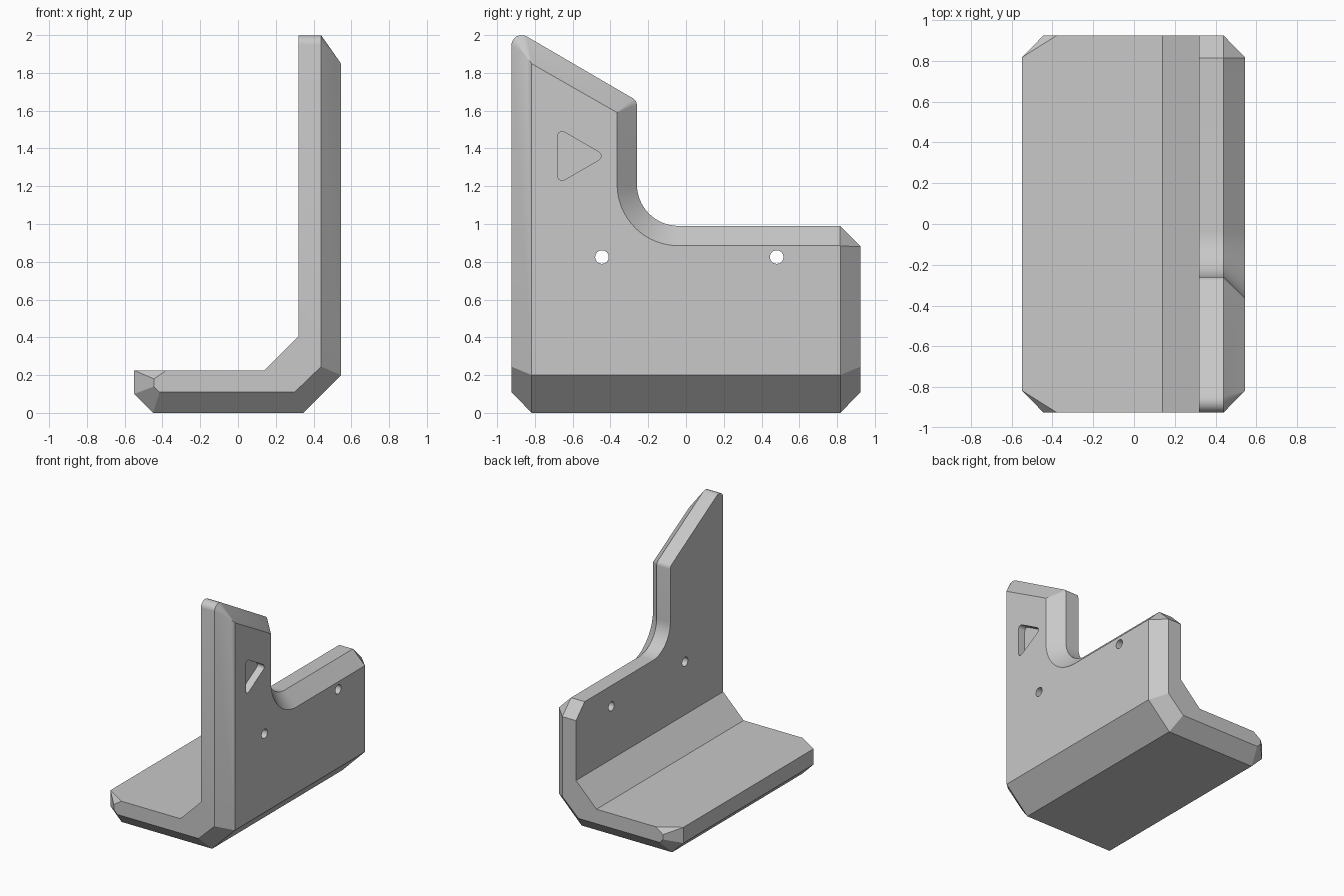
import bpy, bmesh, math

if "Cube" in bpy.data.objects:
    bpy.data.objects.remove(bpy.data.objects["Cube"])

grey = bpy.data.materials.new("plain grey")
grey.use_nodes = True
grey.diffuse_color = (0.58, 0.58, 0.58, 1)
grey.node_tree.nodes["Principled BSDF"].inputs["Base Color"].default_value = (0.58, 0.58, 0.58, 1)


def arc(cy, cz, r, start, end, n):
    angles = [math.radians(start + (end - start) * i / n) for i in range(n + 1)]
    return [(cy + r * math.cos(a), cz + r * math.sin(a)) for a in angles]


def loft(name, rings):
    """Closed solid skinned through rings of equal point count."""
    bm = bmesh.new()
    loops = [[bm.verts.new(p) for p in ring] for ring in rings]
    for a, b in zip(loops, loops[1:]):
        for i in range(len(a)):
            j = (i + 1) % len(a)
            bm.faces.new((a[i], a[j], b[j], b[i]))
    bm.faces.new(loops[0])
    bm.faces.new(loops[-1])
    bmesh.ops.remove_doubles(bm, verts=bm.verts, dist=1e-5)
    bmesh.ops.recalc_face_normals(bm, faces=bm.faces)
    mesh = bpy.data.meshes.new(name)
    bm.to_mesh(mesh)
    bm.free()
    mesh.materials.append(grey)
    obj = bpy.data.objects.new(name, mesh)
    bpy.context.collection.objects.link(obj)
    return obj


def along_x(profile, x):
    return [(x, y, z) for y, z in profile]


def along_y(section, y):
    return [(x, y, z) for x, z in section]


def cut(obj, tool, operation):
    mod = obj.modifiers.new("cut", "BOOLEAN")
    mod.operation = operation
    mod.solver = "EXACT"
    mod.object = tool
    bpy.context.view_layer.objects.active = obj
    bpy.ops.object.modifier_apply(modifier=mod.name)
    bpy.data.objects.remove(tool)


# L-shaped section, and the smaller one at each chamfered end
section = [(-.55, .225), (-.55, .225), (-.55, .1), (-.45, 0), (.345, 0), (.545, .2),
           (.545, 2.2), (.32, 2.2), (.32, .405), (.14, .225)]
end_section = [(-.38, .225), (-.445, .18), (-.445, .14), (-.415, .11), (.3, .11), (.44, .245),
               (.44, 2.2), (.32, 2.2), (.32, .405), (.14, .225)]
end, inner = .924, .817
bracket = loft("corner_bracket", [along_y(end_section, -end), along_y(section, -inner),
                                  along_y(section, inner), along_y(end_section, end)])

# Side outline of the wall, narrowing to a chamfer on the outer face
outline = ([(-1, -.5), (-1, 1.9)] + arc(-.87, 1.945, .055, 180, 60, 6)
           + arc(-.3, 1.63, .04, 60, 0, 4) + arc(-.04, 1.21, .22, 180, 270, 16)
           + [(.815, .99), (1.1, .705), (1.1, -.5)])
inset = ([(-1, -.5), (-1, 1.75)] + [(-.82, 1.85)] * 7
         + [(-.365, 1.59)] * 5 + arc(-.04, 1.21, .325, 180, 270, 16)
         + [(.815, .885), (1.1, .6), (1.1, -.5)])
cut(bracket, loft("wall_outline", [along_x(outline, -1), along_x(outline, .44),
                                   along_x(inset, .5451), along_x(inset, .7)]), "INTERSECT")

# Two screw holes through the wall
for y in (-.445, .48):
    circle = arc(y, .825, .036, 0, 345, 23)
    cut(bracket, loft("screw_hole", [along_x(circle, .2), along_x(circle, .7)]), "DIFFERENCE")

# Rounded triangular recess in the outer face
triangle = (arc(-.475, 1.36, .025, -60, 60, 6) + arc(-.655, 1.464, .025, 60, 180, 6)
            + arc(-.655, 1.256, .025, 180, 300, 6))
cut(bracket, loft("recess", [along_x(triangle, .485), along_x(triangle, .7)]), "DIFFERENCE")

bpy.ops.object.select_all(action="DESELECT")
bracket.select_set(True)
bpy.context.view_layer.objects.active = bracket
bpy.ops.object.shade_smooth_by_angle(angle=math.radians(25))
